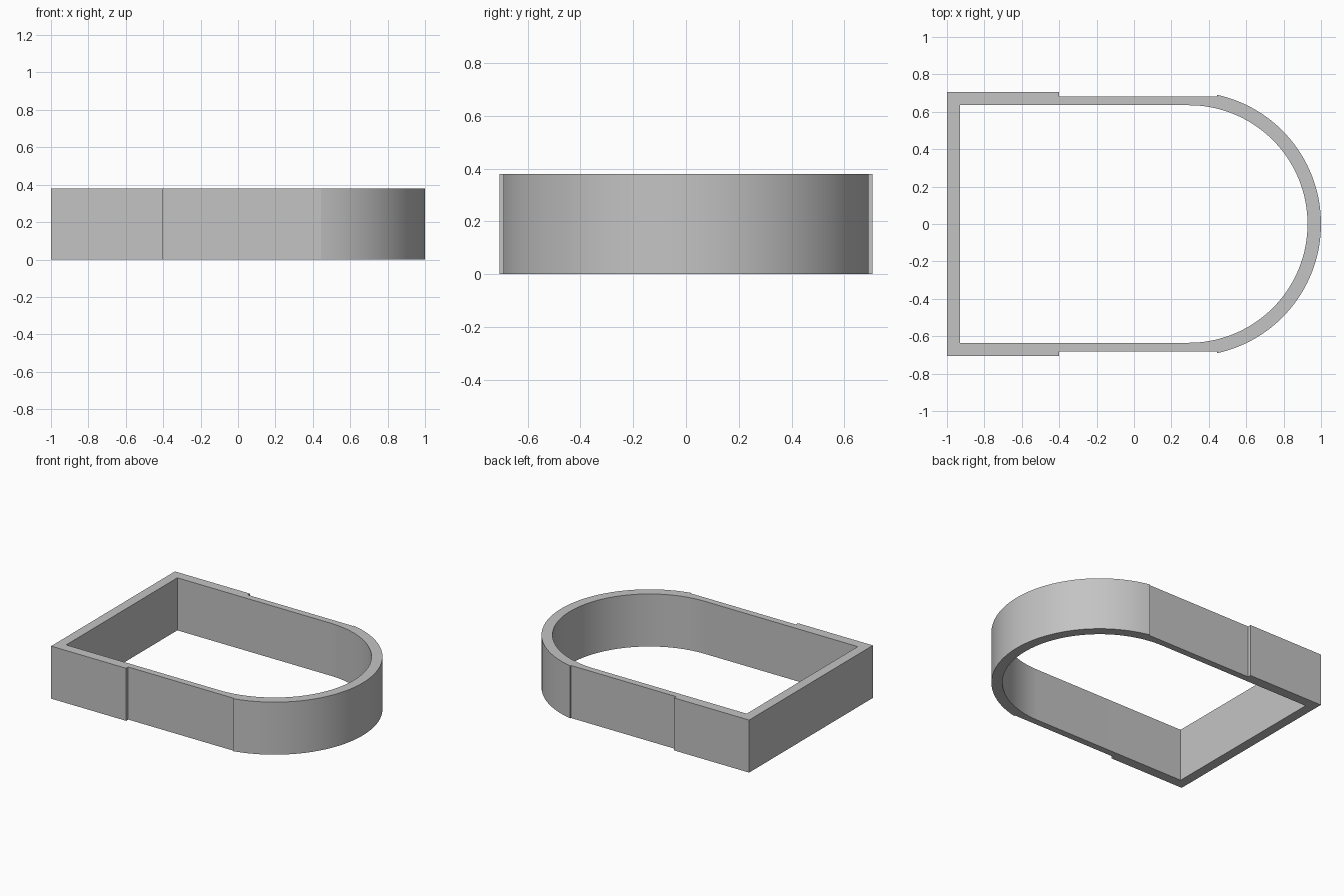
import bpy, bmesh, math
from mathutils import Vector

if "Cube" in bpy.data.objects:
    bpy.data.objects.remove(bpy.data.objects["Cube"], do_unlink=True)

HEIGHT = 0.38
ARC_X = 0.293          # centre of the rounded end
R_OUT, R_IN = 0.707, 0.635
REAR_X, STEP_X, ARC_START = -1.0, -0.4, 0.443
RECESS = 0.683         # half width of the thinner side walls


def arc(radius, start, segments):
    """Points from the front wall round the end to the back wall."""
    return [(ARC_X + radius * math.cos(a), radius * math.sin(a))
            for a in (-start + 2 * start * i / segments for i in range(segments + 1))]


def closed_outline(front_half, curve):
    """Front-side points, the curve, then the front points mirrored."""
    return front_half + curve + [(x, -y) for x, y in reversed(front_half)]


# Outer outline: thick rear corners, recessed sides, round end
outer_start = math.acos((ARC_START - ARC_X) / R_OUT)
outer = closed_outline(
    [(REAR_X, -R_OUT), (STEP_X, -R_OUT), (STEP_X, -RECESS), (ARC_START, -RECESS)],
    arc(R_OUT, outer_start, 64))

# Inner outline: straight walls running tangent into the round end
inner = closed_outline([(-0.93, -R_IN)], arc(R_IN, math.pi / 2, 72))

# Fill between the outlines and raise the wall
bm = bmesh.new()
edges = []
for outline in (outer, inner):
    verts = [bm.verts.new((x, y, 0)) for x, y in outline]
    edges += [bm.edges.new((v, verts[(i + 1) % len(verts)])) for i, v in enumerate(verts)]
bmesh.ops.triangle_fill(bm, use_beauty=True, use_dissolve=False, edges=edges, normal=(0, 0, 1))
raised = bmesh.ops.extrude_face_region(bm, geom=bm.faces[:], use_keep_orig=True)
top_verts = [g for g in raised["geom"] if isinstance(g, bmesh.types.BMVert)]
bmesh.ops.translate(bm, verts=top_verts, vec=Vector((0, 0, HEIGHT)))
bmesh.ops.recalc_face_normals(bm, faces=bm.faces[:])

mesh = bpy.data.meshes.new("frame_wall")
bm.to_mesh(mesh)
bm.free()
frame = bpy.data.objects.new("frame_wall", mesh)
bpy.context.collection.objects.link(frame)

# Plain grey material
grey = bpy.data.materials.new("plain_grey")
grey.use_nodes = True
color = (0.55, 0.55, 0.55, 1)
grey.diffuse_color = color
grey.node_tree.nodes["Principled BSDF"].inputs["Base Color"].default_value = color
mesh.materials.append(grey)

# Smooth the curve, keep the corners sharp
bpy.ops.object.select_all(action="DESELECT")
frame.select_set(True)
bpy.context.view_layer.objects.active = frame
bpy.ops.object.shade_smooth_by_angle(angle=math.radians(30))
